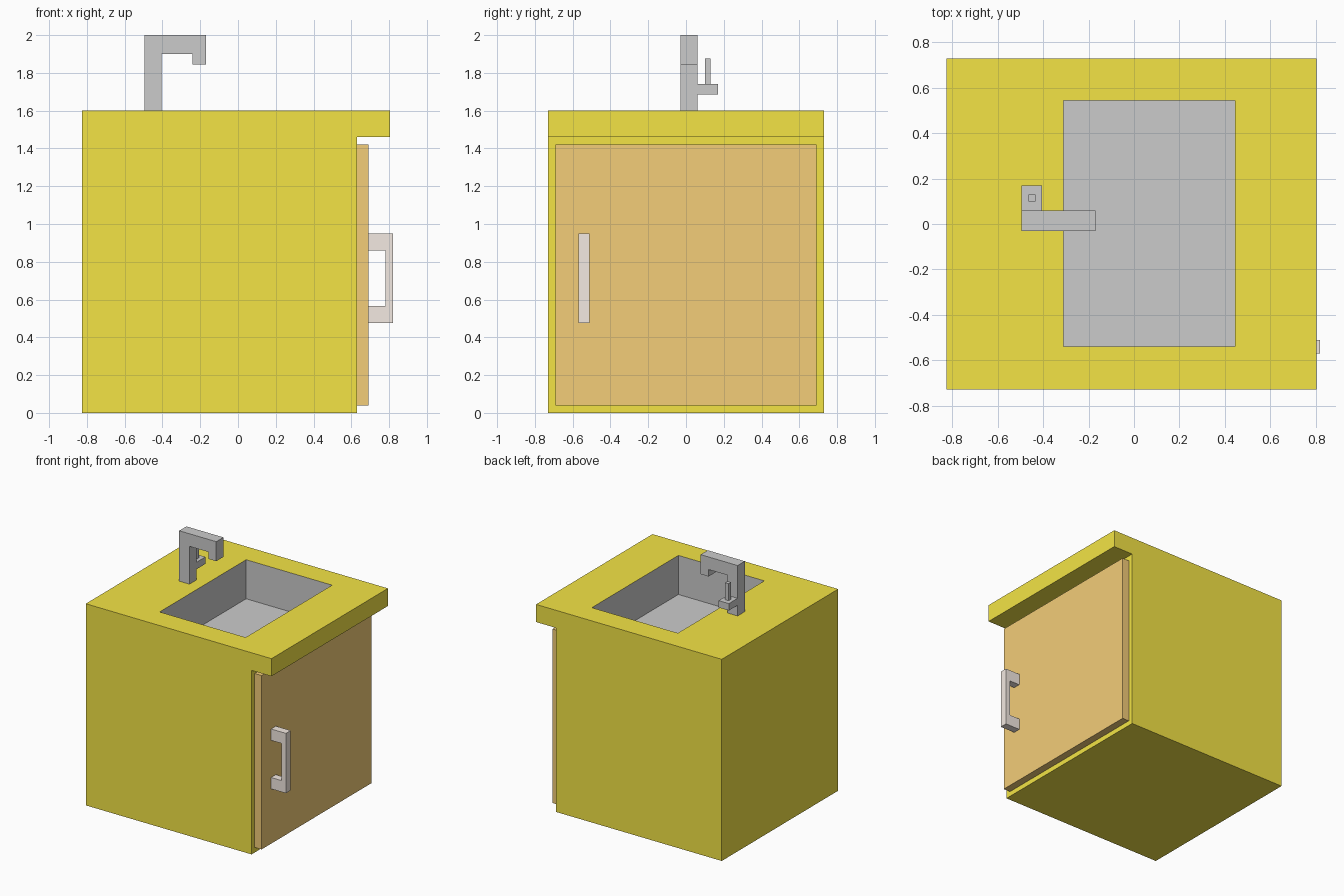
import bpy, bmesh

if "Cube" in bpy.data.objects:
    bpy.data.objects.remove(bpy.data.objects["Cube"])


def material(name, rgb):
    m = bpy.data.materials.new(name)
    m.diffuse_color = (*rgb, 1)
    m.use_nodes = True
    m.node_tree.nodes["Principled BSDF"].inputs["Base Color"].default_value = m.diffuse_color
    return m


YELLOW = material("yellow_paint", (0.9, 0.775, 0.06))
ORANGE = material("orange_wood", (0.9, 0.61, 0.19))
BEIGE = material("beige_metal", (0.9, 0.82, 0.76))


def finish(bm, name, mat=None):
    me = bpy.data.meshes.new(name)
    bm.to_mesh(me)
    bm.free()
    ob = bpy.data.objects.new(name, me)
    bpy.context.collection.objects.link(ob)
    if mat:
        me.materials.append(mat)
    return ob


def prism(profile, y0, y1):
    """Extrude an x-z outline from y0 to y1."""
    bm = bmesh.new()
    face = bm.faces.new([bm.verts.new((x, y0, z)) for x, z in profile])
    ext = bmesh.ops.extrude_face_region(bm, geom=[face])
    moved = [g for g in ext["geom"] if isinstance(g, bmesh.types.BMVert)]
    bmesh.ops.translate(bm, verts=moved, vec=(0, y1 - y0, 0))
    bmesh.ops.recalc_face_normals(bm, faces=bm.faces)
    return bm


def box(x0, x1, y0, y1, z0, z1):
    return prism([(x0, z0), (x1, z0), (x1, z1), (x0, z1)], y0, y1)


def top_face(bm):
    return max(bm.faces, key=lambda f: f.calc_center_median().z)


BX0, BX1, BY0, BY1 = -0.31, 0.445, -0.54, 0.545
TOP, FLOOR = 1.6, 1.29

# Cabinet with overhanging counter, its top replaced by a rim around the basin
bm = prism([(-0.825, 0), (0.63, 0), (0.63, 1.46), (0.805, 1.46),
            (0.805, TOP), (-0.825, TOP)], -0.73, 0.73)
bm.faces.remove(top_face(bm))
rings = []
for x0, x1, y0, y1 in ((-0.825, 0.805, -0.73, 0.73), (BX0, BX1, BY0, BY1)):
    rings.append([bm.verts.new((x, y, TOP))
                  for x, y in ((x0, y0), (x1, y0), (x1, y1), (x0, y1))])
outer, inner = rings
for i in range(4):
    j = (i + 1) % 4
    bm.faces.new((outer[i], outer[j], inner[j], inner[i]))
bmesh.ops.remove_doubles(bm, verts=bm.verts, dist=1e-4)
finish(bm, "cabinet", YELLOW)

# Basin: open box facing inward
bm = box(BX0, BX1, BY0, BY1, FLOOR, TOP)
bm.faces.remove(top_face(bm))
bmesh.ops.reverse_faces(bm, faces=bm.faces)
finish(bm, "basin")

# Door and its handle
finish(box(0.63, 0.69, -0.69, 0.69, 0.04, 1.42), "door", ORANGE)
finish(prism([(0.69, 0.475), (0.82, 0.475), (0.82, 0.95), (0.69, 0.95),
              (0.69, 0.86), (0.78, 0.86), (0.78, 0.565), (0.69, 0.565)],
             -0.57, -0.51), "door_handle", BEIGE)

# Faucet spout, lever mount and lever
finish(prism([(-0.495, TOP), (-0.405, TOP), (-0.405, 1.9), (-0.24, 1.9),
              (-0.24, 1.845), (-0.17, 1.845), (-0.17, 2.0), (-0.495, 2.0)],
             -0.03, 0.06), "faucet")
finish(box(-0.495, -0.405, 0.06, 0.17, 1.685, 1.74), "lever_mount")
finish(box(-0.465, -0.435, 0.1, 0.13, 1.74, 1.875), "lever")
